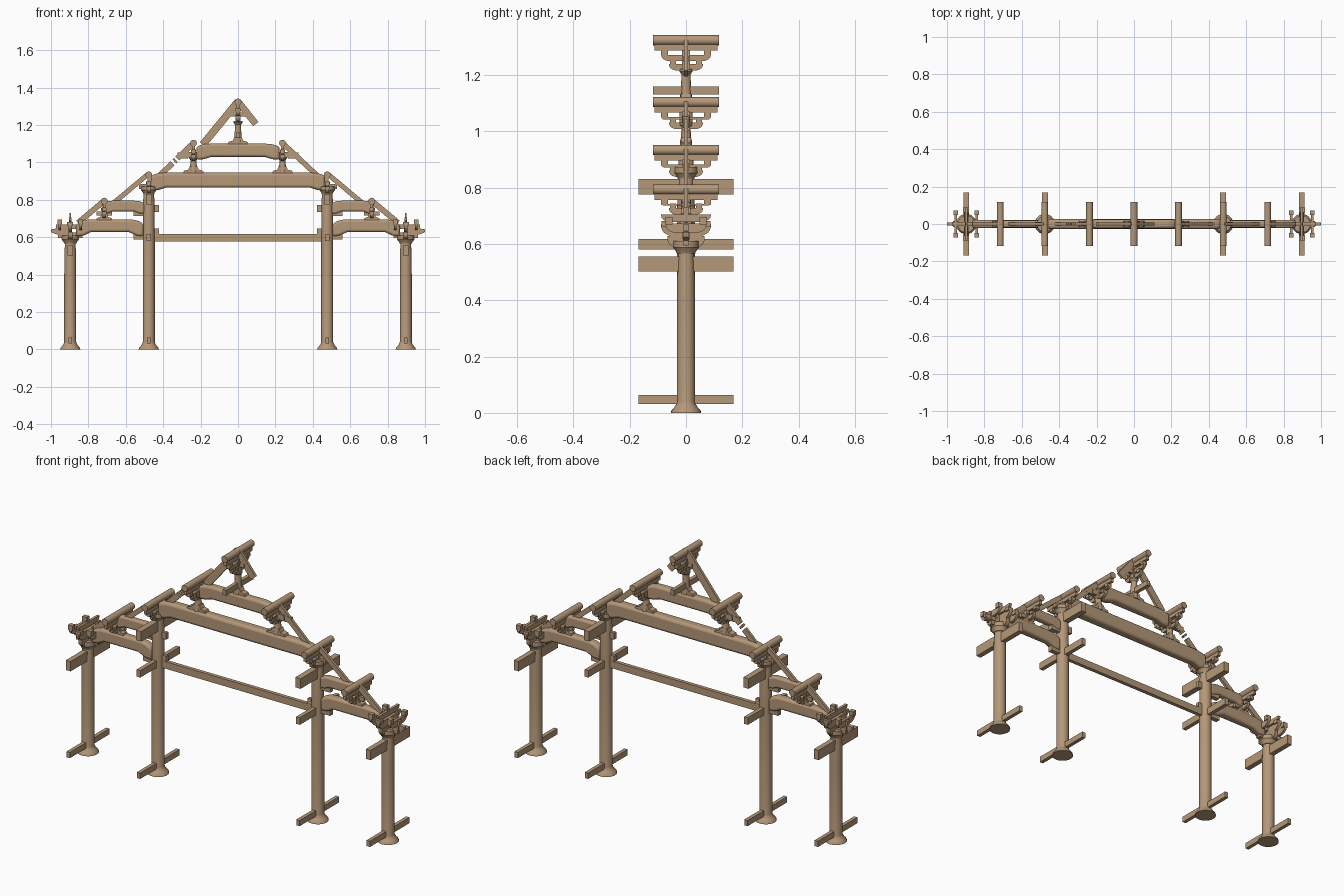
import bpy, bmesh, math
from mathutils import Vector

old = bpy.data.objects.get("Cube")
if old:
    bpy.data.objects.remove(old, do_unlink=True)

wood = bpy.data.materials.new("tan_wood")
wood.use_nodes = True
tan = (0.46, 0.315, 0.19, 1)
wood.diffuse_color = tan
wood.node_tree.nodes["Principled BSDF"].inputs["Base Color"].default_value = tan


def finish(name, bm, smooth=False, bevel=0):
    bmesh.ops.recalc_face_normals(bm, faces=bm.faces)
    mesh = bpy.data.meshes.new(name)
    bm.to_mesh(mesh)
    bm.free()
    mesh.materials.append(wood)
    ob = bpy.data.objects.new(name, mesh)
    bpy.context.collection.objects.link(ob)
    if bevel:
        mod = ob.modifiers.new("rounding", "BEVEL")
        mod.width, mod.segments, mod.limit_method = bevel, 3, "ANGLE"
        mod.angle_limit = math.radians(50)
    if smooth:
        bpy.ops.object.select_all(action="DESELECT")
        ob.select_set(True)
        bpy.context.view_layer.objects.active = ob
        bpy.ops.object.shade_smooth_by_angle(angle=math.radians(35))
    return ob


def prism(name, pts, axis, centre, width, smooth=False, bevel=0):
    """Extrude a side profile: axis 'y' takes (x, z) points, axis 'x' takes (y, z)."""
    bm = bmesh.new()
    def place(p, d):
        return (p[0], centre + d, p[1]) if axis == "y" else (centre + d, p[0], p[1])
    face = bm.faces.new([bm.verts.new(place(p, -width / 2)) for p in pts])
    ext = bmesh.ops.extrude_face_region(bm, geom=[face])
    move = Vector((0, width, 0)) if axis == "y" else Vector((width, 0, 0))
    bmesh.ops.translate(bm, vec=move, verts=[v for v in ext["geom"] if isinstance(v, bmesh.types.BMVert)])
    return finish(name, bm, smooth, bevel)


def box(name, x, y, z0, z1, wx, wy):
    a, b = x - wx / 2, x + wx / 2
    return prism(name, [(a, z0), (b, z0), (b, z1), (a, z1)], "y", y, wy)


def lathe(name, x, y, profile, n=24):
    """Turn (radius, z) pairs round a vertical axis."""
    bm = bmesh.new()
    rings = [[bm.verts.new((x + r * math.cos(math.tau * i / n), y + r * math.sin(math.tau * i / n), z))
              for i in range(n)] for r, z in profile]
    for lo, hi in zip(rings, rings[1:]):
        for i in range(n):
            bm.faces.new((lo[i], lo[(i + 1) % n], hi[(i + 1) % n], hi[i]))
    bm.faces.new(rings[0])
    bm.faces.new(rings[-1])
    return finish(name, bm, True)


def purlin(x, z, r=0.018):
    pts = [(x + r * math.cos(math.tau * i / 20), z + r * math.sin(math.tau * i / 20)) for i in range(20)]
    prism("purlin", pts, "y", 0, 0.234, True)


def boat(name, x, half, z0, z1, width):
    """Bracket arm running in y, with curved lower ends."""
    steps = [math.pi / 2 * i / 5 for i in range(6)]
    curve = min(z1 - z0, half * 0.5)
    right = [(half - curve * 1.3 * (1 - math.sin(a)), z0 + curve * 0.8 * (1 - math.cos(a))) for a in steps]
    pts = right + [(half, z1)]
    prism(name, pts + [(-y, z) for y, z in reversed(pts)], "x", x, width)


def moon_beam(name, x0, x1, z0, z1, width, drop):
    """Slightly arched beam whose ends curve down."""
    n, end = 6, min(0.08, (x1 - x0) * 0.25)
    top = [(x0 + end * (1 - math.cos(math.pi / 2 * i / n)), z1 - drop * 1.5 * (1 - math.sin(math.pi / 2 * i / n)))
           for i in range(n + 1)]
    top += [(x0 + x1 - x, z) for x, z in reversed(top)]
    low = [(x0, z0 - drop), (x0 + end * 0.5, z0 - drop * 0.8), (x0 + end, z0)]
    low += [(x0 + x1 - x, z) for x, z in reversed(low)]
    prism(name, top + low[::-1], "y", 0, width, True, width * 0.28)


def rafter(a, b, thick):
    a, b = Vector(a), Vector(b)
    d = (b - a).normalized()
    n = Vector((-d.y, d.x)) * thick / 2
    prism("rafter", [a + n, b + n, b - n, a - n], "y", 0, 0.014)


def purlin_bracket(x, z, lift=0):
    """Plate, stepped arms and bearing blocks below a purlin."""
    box("purlin_plate", x, 0, z - 0.037, z - 0.014, 0.016, 0.222)
    boat("upper_arm", x, 0.087, z - 0.074 - lift, z - 0.052, 0.017)
    boat("lower_arm", x, 0.06, z - 0.108 - lift, z - 0.084 - lift, 0.017)
    for s in (-1, 1):
        box("bearing_block", x, s * 0.076, z - 0.054, z - 0.036, 0.026, 0.024)
        box("bearing_block", x, s * 0.046, z - 0.088 - lift, z - 0.068 - lift, 0.026, 0.022)
    box("centre_block", x, 0, z - 0.11 - lift, z - 0.034, 0.028, 0.028)
    box("cross_arm", x, 0, z - 0.078, z - 0.056, 0.085, 0.016)


def post(name, x, z0, z1, r=0.018):
    """Short post with a spreading foot and bowl-shaped cap."""
    h = z1 - z0
    lathe(name, x, 0, [(r * 1.25, z0), (r * 1.15, z0 + h * 0.25), (r, z0 + h * 0.4), (r * 0.9, z1 - 0.022),
                       (r * 0.9, z1 - 0.018), (r * 1.3, z1 - 0.008), (r * 1.3, z1)], 16)
    half = r * 3.1
    foot = [(-half, 0), (half, 0), (half * 0.9, 0.012), (half * 0.5, 0.018), (half * 0.35, 0.035)]
    foot += [(-px, pz) for px, pz in foot[:1:-1]] + [(-half * 0.9, 0.012)]
    foot = list(dict.fromkeys(foot))
    prism("post_foot", [(x + px, z0 + pz) for px, pz in foot], "y", 0, 0.034)


def column(name, x, top, r=0.032):
    lathe(name, x, 0, [(0.054, 0), (0.052, 0.008), (0.043, 0.018), (0.034, 0.032), (r, 0.04),
                       (r, top * 0.7), (r * 0.96, top - 0.05), (r * 0.84, top)])


def bowl(name, x, z0, z1, r):
    h = z1 - z0
    lathe(name, x, 0, [(r * 0.7, z0), (r * 0.78, z0 + h * 0.2), (r, z0 + h * 0.5), (r, z1)])


# Columns, cross ties, aisle beams and eave brackets on both sides
for s in (-1, 1):
    inner, outer, aisle = s * 0.477, s * 0.897, s * 0.715
    column("outer_column", outer, 0.575)
    column("inner_column", inner, 0.84)
    for x in (inner, outer):
        box("foot_tie", x, 0, 0.032, 0.063, 0.02, 0.338)
    box("eave_tie", outer, 0, 0.502, 0.555, 0.028, 0.338)
    box("middle_tie", inner, 0, 0.58, 0.618, 0.022, 0.338)
    box("upper_tie", inner, 0, 0.776, 0.83, 0.032, 0.338)

    lo, hi = sorted((s * 0.505, s * 0.865))
    moon_beam("lower_aisle_beam", lo, hi, 0.628, 0.695, 0.045, 0.024)
    lo, hi = sorted((s * 0.5, s * 0.725))
    moon_beam("upper_aisle_beam", lo, hi, 0.738, 0.795, 0.036, 0.014)
    for z in (0.61, 0.735):
        box("beam_tenon", s * 0.463, 0, z, z + 0.036, 0.08, 0.018)
        box("beam_corbel", s * 0.53, 0, z - 0.022, z + 0.012, 0.06, 0.026)

    # Inner column head
    bowl("inner_capital", inner, 0.832, 0.872, 0.042)
    box("capital_arm", inner, 0, 0.858, 0.885, 0.105, 0.022)
    purlin(inner, 0.933)
    purlin_bracket(inner, 0.933, -0.012)

    # Aisle purlin on its short post
    post("aisle_post", aisle, 0.69, 0.755, 0.014)
    purlin(aisle, 0.793)
    purlin_bracket(aisle, 0.793, -0.018)

    # Purlin posts on the great beam
    post("purlin_post", s * 0.238, 0.943, 1.03)
    box("beam_seat", s * 0.238, 0, 1.025, 1.056, 0.09, 0.024)
    box("beam_tenon", s * 0.295, 0, 1.022, 1.052, 0.055, 0.016)
    purlin(s * 0.238, 1.103)
    purlin_bracket(s * 0.238, 1.103, -0.012)

    # Eave bracket set
    bowl("outer_capital", outer, 0.565, 0.61, 0.046)
    boat("eave_lower_arm", outer, 0.065, 0.585, 0.628, 0.022)
    boat("eave_middle_arm", outer, 0.088, 0.625, 0.668, 0.018)
    boat("eave_top_slab", outer, 0.088, 0.678, 0.705, 0.014)
    box("eave_top_tongue", outer, 0, 0.70, 0.73, 0.008, 0.018)
    box("cross_bracket", outer, 0, 0.595, 0.625, 0.13, 0.022)
    box("cross_bracket_top", outer, 0, 0.645, 0.668, 0.15, 0.02)
    for d in (-0.056, 0.056):
        x = outer + d
        boat("eave_side_arm", x, 0.072, 0.638, 0.672, 0.014)
        box("side_bearing", x, 0, 0.618, 0.642, 0.03, 0.03)
        for t in (-1, 1):
            box("side_block", x, t * 0.06, 0.668, 0.695, 0.026, 0.024)
    for t in (-1, 1):
        box("eave_block", outer, t * 0.074, 0.662, 0.682, 0.032, 0.026)
    prism("eave_nose", [(outer, 0.61), (s * 0.96, 0.612), (s * 0.998, 0.625), (s * 1.0, 0.642),
                        (s * 0.96, 0.648), (outer, 0.648)], "y", 0, 0.018)

    # Lower rafters
    rafter((inner, 0.94), (s * 0.69, 0.762), 0.026)
    rafter((aisle, 0.795), (s * 0.855, 0.677), 0.03)

# Main spanning members
box("long_tie", 0, 0, 0.578, 0.616, 0.98, 0.02)
moon_beam("great_beam", -0.465, 0.465, 0.865, 0.945, 0.052, 0.016)
moon_beam("upper_beam", -0.222, 0.222, 1.03, 1.1, 0.046, 0.016)

# Ridge
post("king_post", 0, 1.098, 1.22)
box("ridge_tie", 0, 0, 1.13, 1.159, 0.02, 0.234)
purlin(0, 1.323)
purlin_bracket(0, 1.323)

# Upper rafters, with the worn gap and the broken right-hand stub
rafter((0, 1.325), (-0.188, 1.095), 0.04)
rafter((0, 1.325), (0.095, 1.205), 0.036)
rafter((-0.238, 1.103), (-0.325, 1.02), 0.03)
rafter((-0.332, 1.012), (-0.34, 1.005), 0.03)
rafter((-0.35, 0.996), (-0.42, 0.928), 0.03)
rafter((0.238, 1.103), (0.425, 0.928), 0.028)
